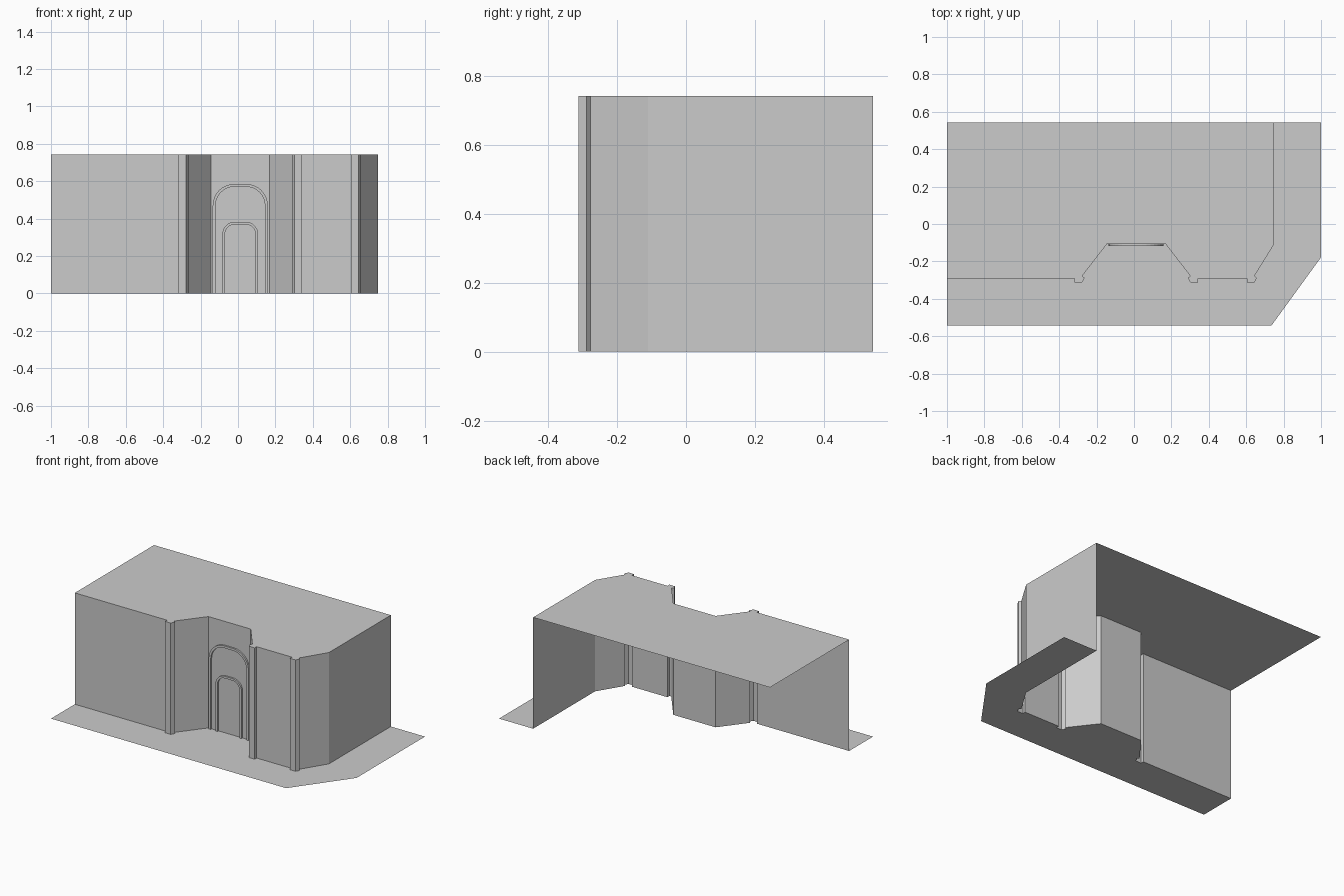
import bpy, bmesh, math

if "Cube" in bpy.data.objects:
    bpy.data.objects.remove(bpy.data.objects["Cube"])

HEIGHT = 0.743
WALL_Y = -0.292      # main front wall
NICHE_Y = -0.106     # back of the entrance recess
NICHE_X = 0.012      # centre line of the recess


def make_object(name, build):
    bm = bmesh.new()
    build(bm)
    mesh = bpy.data.meshes.new(name)
    bm.to_mesh(mesh)
    bm.free()
    obj = bpy.data.objects.new(name, mesh)
    bpy.context.collection.objects.link(obj)
    return obj


def polygon(bm, pts, z):
    face = bm.faces.new([bm.verts.new((x, y, z)) for x, y in pts])
    face.normal_update()
    if face.normal.z < 0:
        face.normal_flip()


def pilaster(x):
    """Corner pilaster outline, flat side first, x = its front corner."""
    return [(x - 0.040, WALL_Y), (x - 0.040, -0.313), (x, -0.313),
            (x + 0.014, -0.289), (x + 0.001, -0.278)]


def flip(pts):
    return [(2 * NICHE_X - x, y) for x, y in reversed(pts)]


# Facade line from left end, through the recess, round to the rear right corner
recess_half = pilaster(-0.278) + [(-0.144, NICHE_Y)]
facade = ([(-1, WALL_Y)] + recess_half + flip(recess_half)
          + pilaster(0.643) + [(0.748, -0.11), (0.748, 0.543)])


# Walls: open at the back and left
def walls(bm):
    low = [bm.verts.new((x, y, 0)) for x, y in facade]
    top = [bm.verts.new((x, y, HEIGHT)) for x, y in facade]
    for i in range(len(facade) - 1):
        bm.faces.new((low[i], low[i + 1], top[i + 1], top[i]))


make_object("walls", walls)

# Flat roof
make_object("roof", lambda bm: polygon(bm, facade + [(-1, 0.543)], HEIGHT))

# Pavement around the building, with a cut street corner
kerb = [(1, 0.543), (1, -0.178), (0.735, -0.543), (-1, -0.543)]
make_object("pavement", lambda bm: polygon(bm, facade + kerb, 0))


def arch_line(half, top, radius, segments=8):
    right = [(half, 0)]
    for i in range(segments + 1):
        a = math.pi / 2 * i / segments
        right.append((half - radius + radius * math.cos(a),
                      top - radius + radius * math.sin(a)))
    return right + [(-x, z) for x, z in reversed(right)]


# Raised arch mouldings on the recess wall
def arch(name, half, top, radius, band, depth=0.011):
    def build(bm):
        rings = []
        for inset, y in ((0, NICHE_Y), (0, NICHE_Y - depth),
                         (band, NICHE_Y - depth), (band, NICHE_Y)):
            rings.append([bm.verts.new((NICHE_X + x, y, z)) for x, z in
                          arch_line(half - inset, top - inset, radius - inset)])
        for a, b in zip(rings, rings[1:]):
            for i in range(len(a) - 1):
                bm.faces.new((a[i], a[i + 1], b[i + 1], b[i]))
        bmesh.ops.recalc_face_normals(bm, faces=bm.faces)
        front = max(bm.faces, key=lambda f: abs(f.normal.y))
        if front.normal.y > 0:
            bmesh.ops.reverse_faces(bm, faces=bm.faces)
    make_object(name, build)


arch("outer_arch", 0.147, 0.585, 0.115, 0.015)
arch("door_arch", 0.096, 0.383, 0.068, 0.014)
